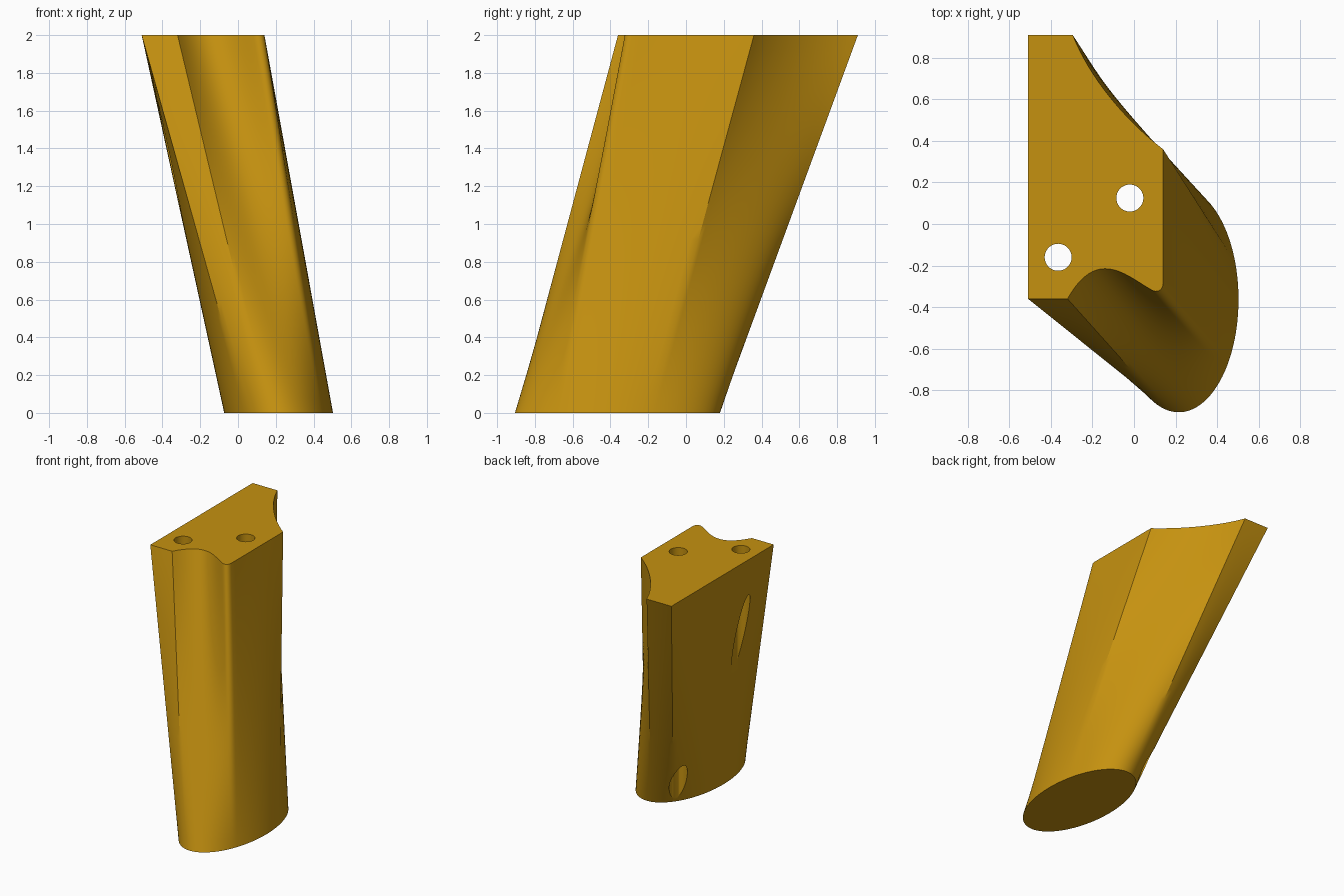
import bpy, bmesh, math
from mathutils import Vector
from mathutils.geometry import interpolate_bezier

if "Cube" in bpy.data.objects:
    bpy.data.objects.remove(bpy.data.objects["Cube"])

HEIGHT, RINGS = 2.0, 24


def curve(a, b, c, d, n):
    """Bezier samples without the last point."""
    pts = interpolate_bezier(*[Vector((p[0], p[1], 0)) for p in (a, b, c, d)], n + 1)
    return pts[:-1]


def line(a, b, n):
    a, b = Vector((*a, 0)), Vector((*b, 0))
    return [a.lerp(b, i / n) for i in range(n)]


def arc_lengths(pts):
    """Running length around a closed loop, ending with the perimeter."""
    out = [0.0]
    for i, p in enumerate(pts):
        out.append(out[-1] + (pts[(i + 1) % len(pts)] - p).length)
    return out


# Top profile, counter-clockwise from the middle of the flat left side
top = line((-.51, .275), (-.51, -.36), 14)
top += line((-.51, -.36), (-.32, -.36), 5)
top += curve((-.32, -.36), (-.27, -.27), (-.21, -.215), (-.14, -.215), 10)
top += curve((-.14, -.215), (-.06, -.215), (.01, -.275), (.08, -.315), 10)
top += curve((.08, -.315), (.11, -.335), (.14, -.32), (.14, -.285), 8)
top += line((.14, -.285), (.14, .36), 14)
top += curve((.14, .36), (0, .465), (-.20, .67), (-.295, .91), 18)
top += line((-.295, .91), (-.51, .91), 5)
top += line((-.51, .91), (-.51, .275), 14)

# Bottom ellipse, matched to the profile by distance around the edge
N = 1440
ellipse = [Vector((.215 + .288 * math.cos(math.pi + math.tau * i / N),
                   -.363 + .543 * math.sin(math.pi + math.tau * i / N), 0)) for i in range(N)]
top_len, ell_len = arc_lengths(top), arc_lengths(ellipse)
bottom, j = [], 0
for s in top_len[:-1]:
    target = s / top_len[-1] * ell_len[-1]
    while ell_len[j + 1] < target:
        j += 1
    f = (target - ell_len[j]) / (ell_len[j + 1] - ell_len[j])
    bottom.append(ellipse[j].lerp(ellipse[(j + 1) % N], f))

# Slanted body lofted between the two outlines
bm = bmesh.new()
rings = []
for r in range(RINGS + 1):
    t = r / RINGS
    rings.append([bm.verts.new(b.lerp(a, t) + Vector((0, 0, HEIGHT * t)))
                  for a, b in zip(top, bottom)])
for lo, hi in zip(rings, rings[1:]):
    for i in range(len(lo)):
        k = (i + 1) % len(lo)
        bm.faces.new((lo[i], lo[k], hi[k], hi[i]))
bm.faces.new(rings[-1])
bm.faces.new(rings[0][::-1])
bmesh.ops.recalc_face_normals(bm, faces=bm.faces)
mesh = bpy.data.meshes.new("slanted_body")
bm.to_mesh(mesh)
bm.free()
body = bpy.data.objects.new("slanted_body", mesh)
bpy.context.collection.objects.link(body)

gold = bpy.data.materials.new("gold")
gold.diffuse_color = (0.56, 0.285, 0.005, 1)
gold.use_nodes = True
gold.node_tree.nodes["Principled BSDF"].inputs["Base Color"].default_value = gold.diffuse_color
mesh.materials.append(gold)

# Two vertical bolt holes that break out through the left side
cutters = []
for x, y in ((-.02, .125), (-.365, -.16)):
    bpy.ops.mesh.primitive_cylinder_add(vertices=40, radius=.065, depth=2.4, location=(x, y, 1))
    cutter = bpy.context.object
    cutter.name = "hole_cutter"
    cutter.data.materials.append(gold)
    cutter.hide_render = True
    cutters.append(cutter)
    mod = body.modifiers.new("bolt_hole", 'BOOLEAN')
    mod.operation, mod.solver, mod.object = 'DIFFERENCE', 'EXACT', cutter

bpy.ops.object.select_all(action='DESELECT')
body.select_set(True)
bpy.context.view_layer.objects.active = body
for mod in list(body.modifiers):
    bpy.ops.object.modifier_apply(modifier=mod.name)
for cutter in cutters:
    bpy.data.objects.remove(cutter)
bpy.ops.object.shade_smooth_by_angle(angle=math.radians(30))
